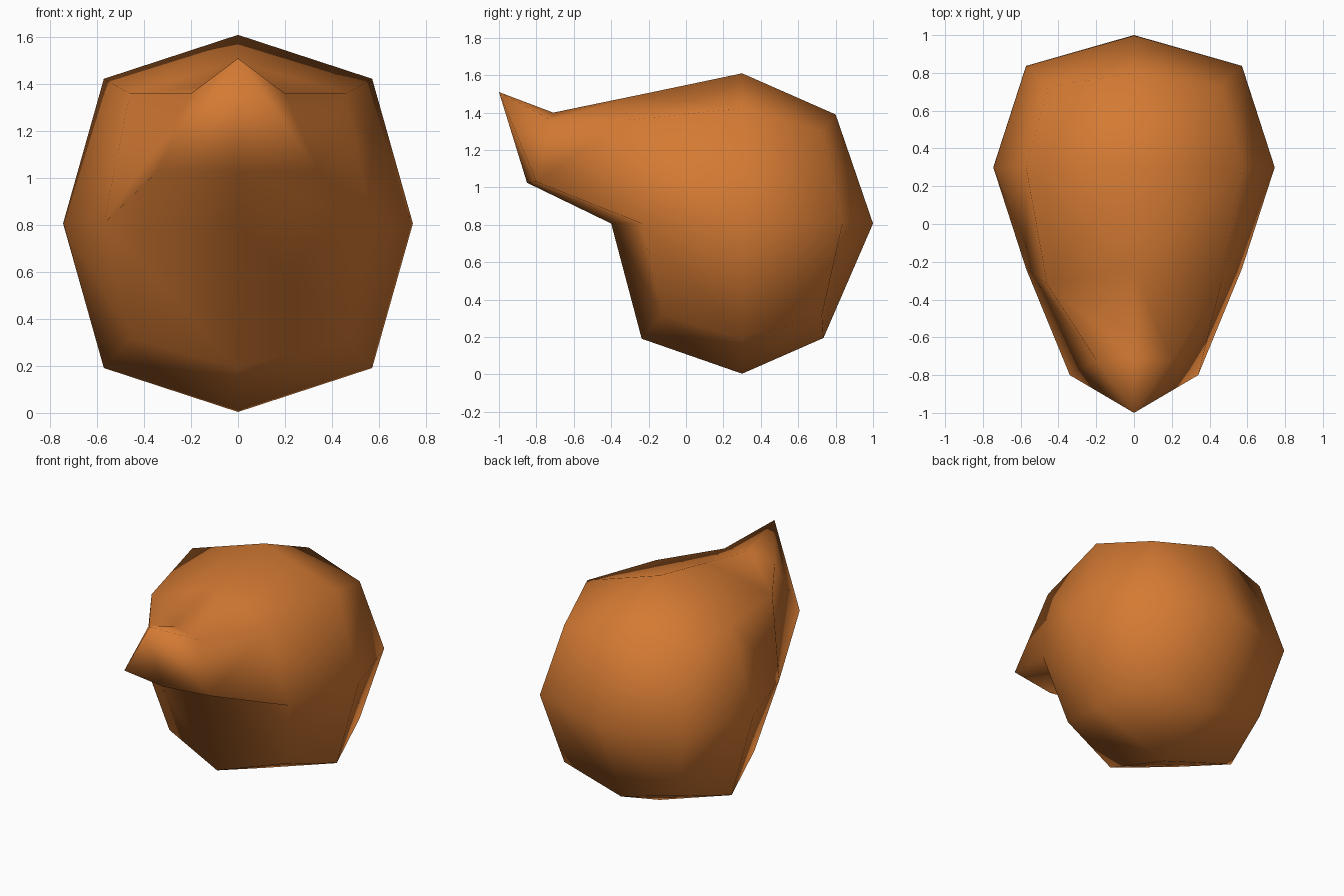
import bpy, bmesh
from mathutils import Vector

if "Cube" in bpy.data.objects:
    bpy.data.objects.remove(bpy.data.objects["Cube"])

# One flat colour
orange = bpy.data.materials.new("burnt_orange")
orange.diffuse_color = (0.66, 0.195, 0.033, 1)
orange.use_nodes = True
orange.node_tree.nodes["Principled BSDF"].inputs["Base Color"].default_value = orange.diffuse_color

bm = bmesh.new()

# Rounded block: a cube cut once per side, edges and corners pulled inward
bmesh.ops.create_cube(bm, size=2)
bmesh.ops.subdivide_edges(bm, edges=bm.edges[:], cuts=1, use_grid_fill=True)
centre = Vector((0, 0.3, 0.807))
half = Vector((0.745, 0.7, 0.803))
grid = {}
for v in bm.verts:
    key = tuple(round(c) for c in v.co)
    grid[key] = v
    pull = {1: 1.0, 2: 0.767, 3: 0.61}[sum(abs(k) for k in key)]
    v.co = centre + Vector([k * h * pull for k, h in zip(key, half)])


def place(key, x, y, z):
    grid[key].co = (x, y, z)


# Shape the top edges and the shoulders behind the peak
place((0, 1, 1), 0, 0.80, 1.39)
place((0, 1, -1), 0, 0.735, 0.195)
place((0, -1, 1), 0, -0.24, 1.497)
for s in (-1, 1):
    place((s, -1, 1), s * 0.46, -0.32, 1.36)

# Peak: open the upper front and run walls from its rim to a smaller rim
rim_keys = [(0, -1, 1), (1, -1, 1), (1, -1, 0), (0, -1, 0), (-1, -1, 0), (-1, -1, 1)]
rim = [grid[k] for k in rim_keys]
front = [f for f in bm.faces if all(v in rim for v in f.verts)]
bmesh.ops.delete(bm, geom=front, context='FACES')
spare = [e for e in bm.edges if not e.link_faces]
bmesh.ops.delete(bm, geom=spare, context='EDGES')
lip = [bm.verts.new(p) for p in (
    (0, -0.71, 1.40), (0.20, -0.72, 1.36), (0.34, -0.80, 1.03),
    (0, -0.85, 1.025), (-0.34, -0.80, 1.03), (-0.20, -0.72, 1.36))]
tip = bm.verts.new((0, -1.0, 1.51))
for i in range(6):
    j = (i + 1) % 6
    bm.faces.new((rim[i], rim[j], lip[j], lip[i]))
    bm.faces.new((lip[i], lip[j], tip))

bmesh.ops.recalc_face_normals(bm, faces=bm.faces[:])
for f in bm.faces:
    f.smooth = True

mesh = bpy.data.meshes.new("peaked_block")
bm.to_mesh(mesh)
bm.free()
mesh.materials.append(orange)
block = bpy.data.objects.new("peaked_block", mesh)
bpy.context.collection.objects.link(block)

# Solid inner body inside an inward-facing outer hull
shell = block.modifiers.new("inner_body", 'SOLIDIFY')
shell.thickness = 0.07
shell.offset = -1
shell.use_flip_normals = True
